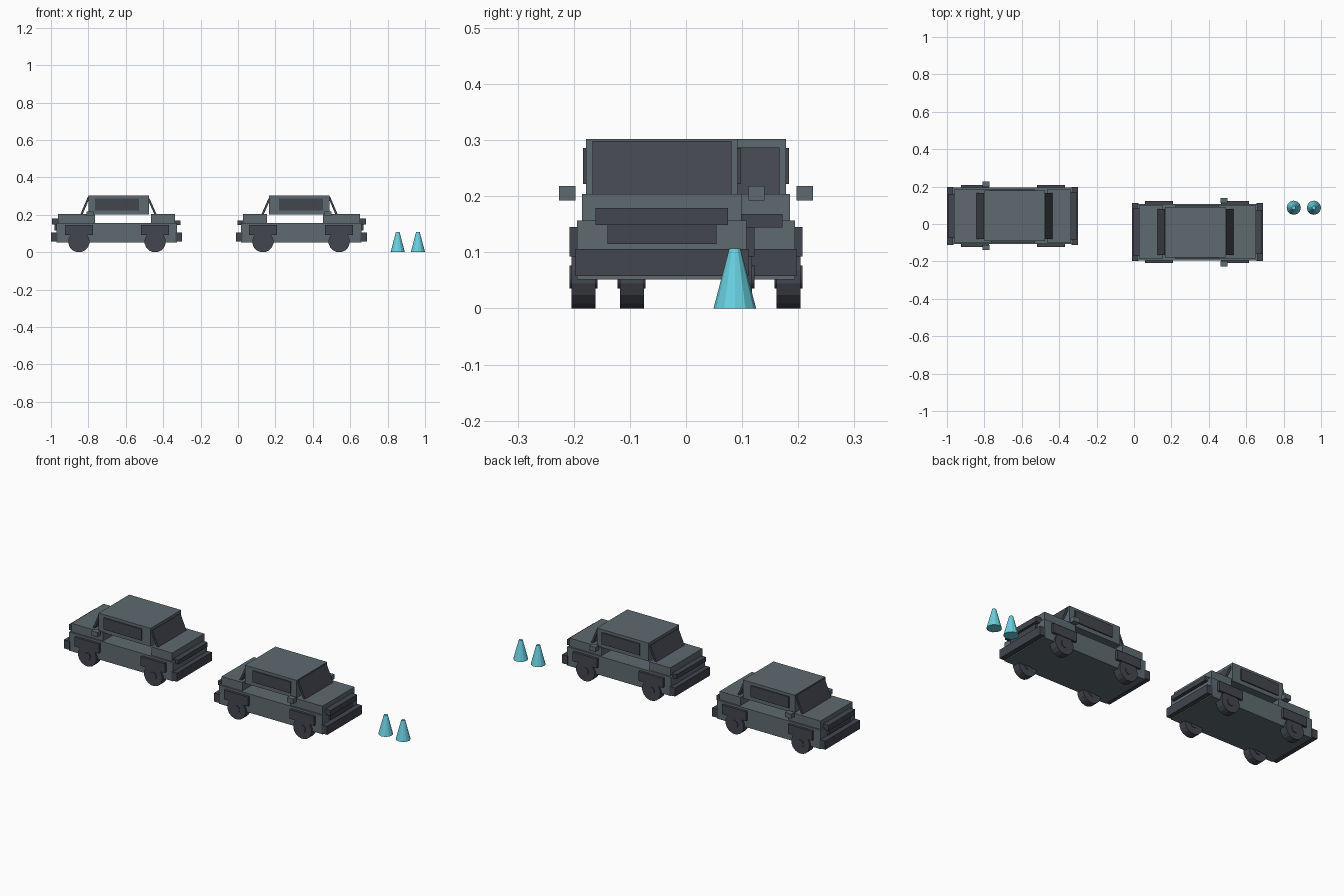
import bpy, math
from mathutils import Matrix, Vector

if "Cube" in bpy.data.objects:
    bpy.data.objects.remove(bpy.data.objects["Cube"])


def material(name, rgb):
    m = bpy.data.materials.new(name)
    lin = [((c / 255 + 0.055) / 1.055) ** 2.4 for c in rgb]
    m.diffuse_color = (*lin, 1)
    m.use_nodes = True
    m.node_tree.nodes["Principled BSDF"].inputs["Base Color"].default_value = m.diffuse_color
    return m


BODY = material("slate_grey", (94, 107, 112))
DARK = material("dark_grey", (67, 70, 79))
CYAN = material("cone_cyan", (104, 208, 224))


def place(name, verts, faces, mat, frame):
    me = bpy.data.meshes.new(name)
    me.from_pydata([frame @ Vector(v) for v in verts], [], faces)
    me.materials.append(mat)
    ob = bpy.data.objects.new(name, me)
    bpy.context.collection.objects.link(ob)
    return ob


def prism(name, profile, y0, y1, mat, frame):
    """Extrude an anticlockwise xz profile from y0 to y1."""
    n = len(profile)
    verts = [(x, y, z) for y in (y0, y1) for x, z in profile]
    faces = [tuple(range(n)), tuple(reversed(range(n, 2 * n)))]
    faces += [(i, i + n, (i + 1) % n + n, (i + 1) % n) for i in range(n)]
    return place(name, verts, faces, mat, frame)


def box(name, x0, x1, y0, y1, z0, z1, mat, frame):
    return prism(name, [(x0, z0), (x1, z0), (x1, z1), (x0, z1)], y0, y1, mat, frame)


def disc(x, z, r, n=16):
    return [(x + r * math.cos((i + 0.5) * math.tau / n),
             z + r * math.sin((i + 0.5) * math.tau / n)) for i in range(n)]


def car(tag, frame):
    """One car, nose towards local +x."""
    def part(name, x0, x1, half, z0, z1, mat):
        box(tag + name, x0, x1, -half, half, z0, z1, mat, frame)

    # Main body, hood, trunk and cabin
    part("lower_body", -0.323, 0.32, 0.151, 0.052, 0.157, BODY)
    part("hood", 0.115, 0.312, 0.142, 0.155, 0.204, BODY)
    part("trunk", -0.312, -0.184, 0.142, 0.155, 0.204, BODY)
    part("cabin", -0.173, 0.148, 0.135, 0.20, 0.302, BODY)
    # Bumpers, grille and tail bar
    part("front_bumper", 0.315, 0.35, 0.154, 0.058, 0.106, DARK)
    part("rear_bumper", -0.35, -0.315, 0.154, 0.058, 0.106, DARK)
    part("front_light_bar", 0.305, 0.345, 0.118, 0.149, 0.179, DARK)
    part("grille", 0.315, 0.332, 0.097, 0.115, 0.149, DARK)
    part("tail_light_bar", -0.342, -0.305, 0.129, 0.144, 0.168, DARK)
    # Leaning glass plates
    prism(tag + "windscreen", [(0.180, 0.204), (0.192, 0.204), (0.152, 0.298), (0.141, 0.296)],
          -0.124, 0.124, DARK, frame)
    prism(tag + "rear_window", [(-0.214, 0.204), (-0.202, 0.204), (-0.166, 0.285), (-0.177, 0.287)],
          -0.124, 0.124, DARK, frame)
    # Parts repeated on both sides
    for side, s in (("left_", 1), ("right_", -1)):
        def span(a, b):
            return sorted((s * a, s * b))
        box(tag + side + "window", -0.121, 0.114, *span(0.132, 0.141), 0.222, 0.286, DARK, frame)
        box(tag + side + "mirror", 0.122, 0.160, *span(0.154, 0.183), 0.192, 0.218, BODY, frame)
        for end, x in (("front_", 0.201), ("rear_", -0.207)):
            n = tag + side + end
            box(n + "wheel_arch", x - 0.075, x + 0.075, *span(0.14, 0.165), 0.093, 0.145, DARK, frame)
            prism(n + "wheel", disc(x, 0.056, 0.057), *span(0.118, 0.161), DARK, frame)
            prism(n + "hub", disc(x, 0.056, 0.021), *span(0.115, 0.165), DARK, frame)


car("first_car_", Matrix.Translation((-0.65, 0.043, 0)) @ Matrix.Rotation(math.pi, 4, 'Z'))
car("second_car_", Matrix.Translation((0.34, -0.043, 0)))

# Two traffic cones
for name, x in (("inner_cone", 0.854), ("outer_cone", 0.962)):
    n = 12
    verts = [(r * math.cos(i * math.tau / n), r * math.sin(i * math.tau / n), z)
             for r, z in ((0.038, 0), (0.010, 0.107)) for i in range(n)]
    faces = [tuple(reversed(range(n))), tuple(range(n, 2 * n))]
    faces += [(i, (i + 1) % n, (i + 1) % n + n, i + n) for i in range(n)]
    place(name, verts, faces, CYAN, Matrix.Translation((x, 0.087, 0)))
